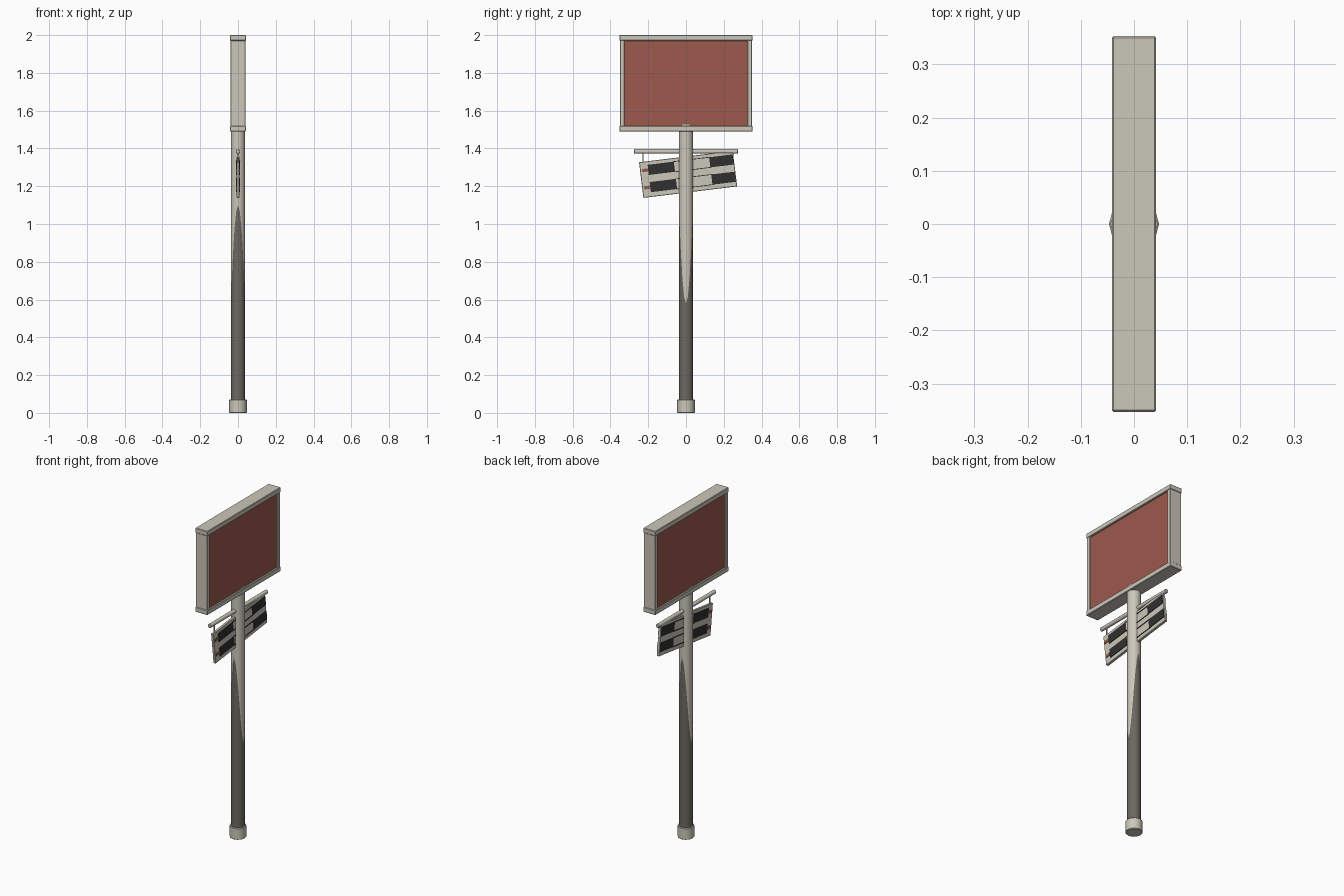
import bpy, bmesh, math
from mathutils import Matrix

cube = bpy.data.objects.get("Cube")
if cube:
    bpy.data.objects.remove(cube, do_unlink=True)


def material(name, rgb):
    m = bpy.data.materials.new(name)
    m.use_nodes = True
    m.diffuse_color = (*rgb, 1)
    m.node_tree.nodes["Principled BSDF"].inputs["Base Color"].default_value = (*rgb, 1)
    return m


CREAM = material("cream metal", (0.60, 0.57, 0.49))
GREY = material("dark grey metal", (0.15, 0.14, 0.12))
RED = material("brick red", (0.34, 0.10, 0.075))
BLACK = material("charcoal", (0.03, 0.03, 0.03))


def finish(bm, name, mats, smooth=False):
    bmesh.ops.recalc_face_normals(bm, faces=bm.faces)
    mesh = bpy.data.meshes.new(name)
    bm.to_mesh(mesh)
    bm.free()
    for m in mats:
        mesh.materials.append(m)
    ob = bpy.data.objects.new(name, mesh)
    bpy.context.collection.objects.link(ob)
    if smooth:
        bpy.ops.object.select_all(action='DESELECT')
        ob.select_set(True)
        bpy.context.view_layer.objects.active = ob
        bpy.ops.object.shade_smooth_by_angle(angle=math.radians(40))
    return ob


def box(name, centre, size, mat, bevel=0, frame=Matrix()):
    bm = bmesh.new()
    bmesh.ops.create_cube(bm, size=1, matrix=Matrix.Translation(centre) @ Matrix.Diagonal((*size, 1)))
    if bevel:
        bmesh.ops.bevel(bm, geom=bm.edges[:], offset=bevel, segments=1, affect='EDGES')
    bm.transform(frame)
    return finish(bm, name, [mat])


def cylinder(name, radius, length, sides, mat, matrix, bevel=0):
    bm = bmesh.new()
    bmesh.ops.create_cone(bm, cap_ends=True, segments=sides, radius1=radius, radius2=radius,
                          depth=length, matrix=matrix)
    if bevel:
        rims = [e for e in bm.edges if any(len(f.verts) > 4 for f in e.link_faces)]
        bmesh.ops.bevel(bm, geom=rims, offset=bevel, segments=1, affect='EDGES')
    return finish(bm, name, [mat], True)


# Foot collar
cylinder("base_collar", 0.047, 0.07, 12, CREAM, Matrix.Translation((0, 0, 0.035)), 0.003)

# Pole: dark lower part, pale upper part reaching further down on the two broad sides
SIDES, RADIUS = 24, 0.0375
bm = bmesh.new()
rings = [[], [], []]
for i in range(SIDES):
    a = math.tau * i / SIDES
    for ring, z in zip(rings, (0.06, 0.84 - 0.26 * math.cos(2 * a), 1.528)):
        ring.append(bm.verts.new((RADIUS * math.cos(a), RADIUS * math.sin(a), z)))
for band in range(2):
    low, high = rings[band], rings[band + 1]
    for i in range(SIDES):
        j = (i + 1) % SIDES
        bm.faces.new((low[i], low[j], high[j], high[i])).material_index = band
bm.faces.new(rings[0])
bm.faces.new(rings[2]).material_index = 1
finish(bm, "pole", [GREY, CREAM], True)

# Large sign: rails, posts and recessed panel
for name, z in (("bottom_rail", 1.505), ("top_rail", 1.985)):
    box("sign_" + name, (0, 0, z), (0.083, 0.706, 0.03), CREAM, 0.003)
for name, s in (("front_post", -1), ("back_post", 1)):
    box("sign_" + name, (0, s * 0.338, 1.745), (0.078, 0.024, 0.46), CREAM, 0.002)
box("sign_panel", (0, 0, 1.745), (0.062, 0.66, 0.46), RED)

# Hanging arm
cylinder("hanging_arm", 0.012, 0.55, 12, CREAM,
         Matrix.Translation((0, 0, 1.384)) @ Matrix.Rotation(math.pi / 2, 4, 'X'), 0.002)
for name, y, z, h in (("front_hook", -0.228, 1.354, 0.05), ("back_hook", 0.25, 1.375, 0.025)):
    box(name, (0, y, z), (0.005, 0.005, h), CREAM)

# Tilted board with plates on both faces
tilt = Matrix.Translation((0, 0.011, 1.263)) @ Matrix.Rotation(math.radians(7), 4, 'X')
box("small_board", (0, 0, 0), (0.016, 0.5, 0.19), CREAM, 0.002, tilt)
for side in (-1, 1):
    x = side * 0.009
    for row, v in (("upper", 0.049), ("lower", -0.043)):
        box(row + "_front_plate", (x, -0.137, v), (0.005, 0.14, 0.054), BLACK, 0, tilt)
        box(row + "_back_plate", (x, 0.184, v), (0.005, 0.125, 0.054), BLACK, 0, tilt)
        box(row + "_marker", (x, -0.224, v), (0.005, 0.032, 0.017), RED, 0, tilt)
        for edge in (-1, 1):
            box(row + "_trim", (x, 0.03, v + edge * 0.027), (0.004, 0.2, 0.004), BLACK, 0, tilt)
